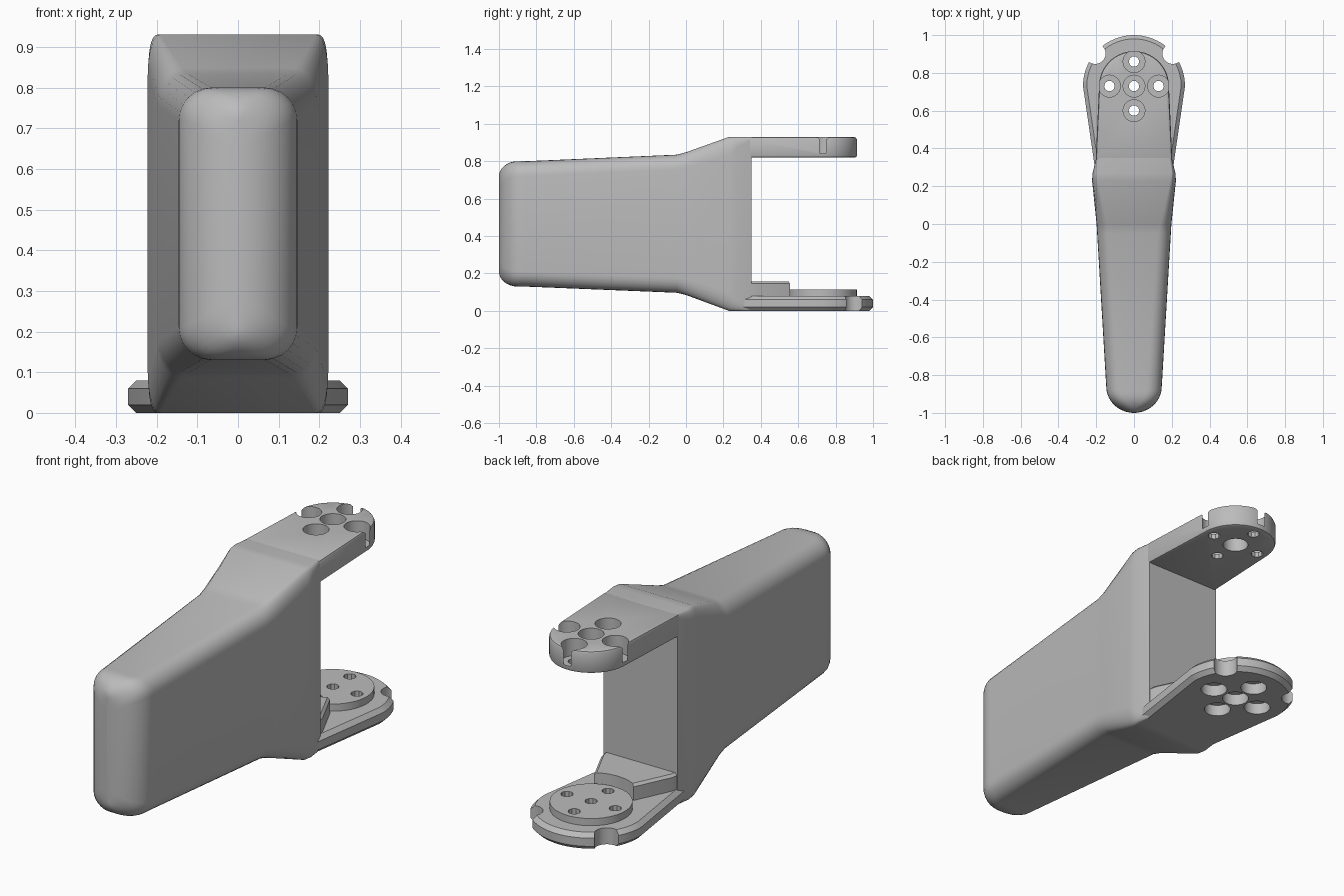
import bpy, bmesh, math

if "Cube" in bpy.data.objects:
    bpy.data.objects.remove(bpy.data.objects["Cube"], do_unlink=True)

grey = bpy.data.materials.new("plain grey")
grey.use_nodes = True
grey.diffuse_color = (0.5, 0.5, 0.5, 1)
grey.node_tree.nodes["Principled BSDF"].inputs["Base Color"].default_value = (0.5, 0.5, 0.5, 1)

HUB = 0.73                                   # y of the pivot axis
RING = [(0.13, 0), (-0.13, 0), (0, 0.13), (0, -0.13)]


def make(name, bm):
    bmesh.ops.recalc_face_normals(bm, faces=bm.faces)
    mesh = bpy.data.meshes.new(name)
    bm.to_mesh(mesh)
    bm.free()
    ob = bpy.data.objects.new(name, mesh)
    mesh.materials.append(grey)
    bpy.context.collection.objects.link(ob)
    return ob


def prism(name, outline, z0, z1):
    bm = bmesh.new()
    face = bm.faces.new([bm.verts.new((x, y, z0)) for x, y in outline])
    top = bmesh.ops.extrude_face_region(bm, geom=[face])["geom"]
    verts = [v for v in top if isinstance(v, bmesh.types.BMVert)]
    bmesh.ops.translate(bm, verts=verts, vec=(0, 0, z1 - z0))
    return make(name, bm)


def circle(r, cx=0.0, cy=0.0, n=48):
    return [(cx + r * math.cos(math.tau * i / n), HUB + cy + r * math.sin(math.tau * i / n))
            for i in range(n)]


def tongue(r, y0, w0, n=40):
    # straight sides from the body running into a half round end
    arc = [(r * math.cos(math.pi * i / n), HUB + r * math.sin(math.pi * i / n)) for i in range(n + 1)]
    return [(-w0, y0), (w0, y0)] + arc


def activate(ob):
    bpy.ops.object.select_all(action='DESELECT')
    ob.select_set(True)
    bpy.context.view_layer.objects.active = ob


def chamfer(ob, width, segments=1):
    m = ob.modifiers.new("edge", 'BEVEL')
    m.width, m.segments, m.limit_method = width, segments, 'ANGLE'
    activate(ob)
    bpy.ops.object.modifier_apply(modifier=m.name)


def cut(ob, r, z0, z1, spots=((0, 0),), n=24):
    for x, y in spots:
        tool = prism("cutter", circle(r, x, y, n), z0, z1)
        tool.hide_render = True
        m = ob.modifiers.new("hole", 'BOOLEAN')
        m.operation, m.solver, m.object = 'DIFFERENCE', 'EXACT', tool
        activate(ob)
        bpy.ops.object.modifier_apply(modifier=m.name)
        bpy.data.objects.remove(tool, do_unlink=True)


def section(y, w, z0, z1, rx, rz, n=7):
    # rounded rectangle across the body
    pts = []
    for k, (sx, sz) in enumerate([(1, 1), (-1, 1), (-1, -1), (1, -1)]):
        for i in range(n):
            a = math.pi / 2 * (k + i / (n - 1))
            zc = z1 - rz if sz > 0 else z0 + rz
            pts.append((sx * (w - rx) + rx * math.cos(a), y, zc + rz * math.sin(a)))
    return pts


# Main body: lofted along y, with a rounded nose
rings = []
for i in range(11):
    d = 0.14 * (1 - math.cos(math.pi / 2 * i / 10))
    w = max(0.004, 0.147 * math.sqrt(1 - (1 - d / 0.14) ** 2))
    e = max(0, 1 - d / 0.1)
    inset = 0.08 * (1 - math.sqrt(1 - e * e))
    rings.append(section(-1 + d, w, 0.13 + inset, 0.80 - inset, min(0.08, w * 0.95), 0.08))
for y, w, z0, z1, rx, rz in [(-0.05, 0.195, 0.097, 0.835, 0.07, 0.08),
                             (0.0, 0.198, 0.085, 0.848, 0.06, 0.085),
                             (0.23, 0.222, 0.0, 0.93, 0.03, 0.1),
                             (0.27, 0.219, 0.0, 0.93, 0.02, 0.06),
                             (0.35, 0.2, 0.0, 0.93, 0.012, 0.015)]:
    rings.append(section(y, w, z0, z1, rx, rz))
bm = bmesh.new()
loops = [[bm.verts.new(p) for p in r] for r in rings]
for a, b in zip(loops, loops[1:]):
    for i in range(len(a)):
        j = (i + 1) % len(a)
        bm.faces.new((a[i], a[j], b[j], b[i]))
bm.faces.new(loops[0])
bm.faces.new(loops[-1])
body = make("body", bm)

# Upper arm with counterbored mounting holes
arm = prism("upper_arm", tongue(0.185, 0.33, 0.203), 0.82, 0.93)
chamfer(arm, 0.013, 2)
cut(arm, 0.058, 0.7, 1.0)
cut(arm, 0.058, 0.845, 1.0, RING)
cut(arm, 0.028, 0.7, 1.0, RING, 10)

# Lower flange with edge notches and counterbores from underneath
flange = prism("lower_flange", tongue(0.27, 0.25, 0.2), 0.0, 0.08)
chamfer(flange, 0.02)
a = math.radians(40)
nx, ny = 0.268 * math.cos(a), 0.268 * math.sin(a)
cut(flange, 0.055, -0.1, 0.2, [(nx, ny), (-nx, ny)])
cut(flange, 0.06, -0.1, 0.055, RING + [(0, 0)])
cut(flange, 0.028, -0.1, 0.2, RING + [(0, 0)], 10)

# Raised pivot disc on the flange
disc = prism("pivot_disc", circle(0.183), 0.07, 0.115)
cut(disc, 0.028, 0.0, 0.2, RING + [(0, 0)], 10)

# Stop block between the wall and the disc, hollowed around the disc
block = prism("stop_block", [(-0.2, 0.33), (0.2, 0.33), (0.19, 0.38), (0.1, 0.57),
                             (-0.1, 0.57), (-0.19, 0.38)], 0.06, 0.158)
chamfer(block, 0.012)
cut(block, 0.205, 0.0, 0.3, n=64)

for ob in (body, arm, flange, disc, block):
    activate(ob)
    bpy.ops.object.shade_smooth_by_angle(angle=math.radians(32))
